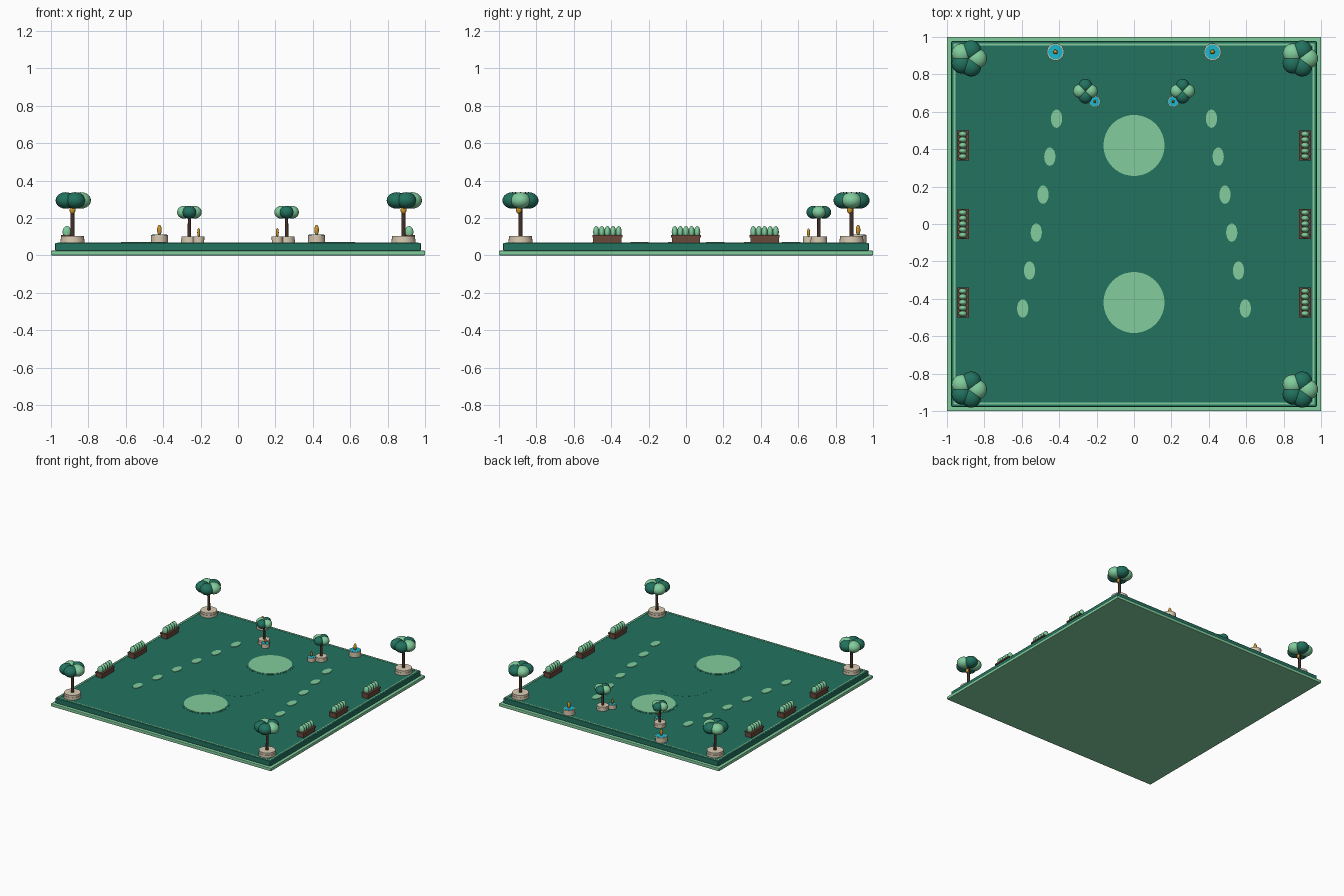
import bpy
from math import cos, sin, tau

if "Cube" in bpy.data.objects:
    bpy.data.objects.remove(bpy.data.objects["Cube"])


def material(name, rgb):
    m = bpy.data.materials.new(name)
    lin = [(c / 255 / 12.92 if c < 11 else ((c / 255 + 0.055) / 1.055) ** 2.4) for c in rgb]
    m.diffuse_color = (*lin, 1)
    m.use_nodes = True
    m.node_tree.nodes["Principled BSDF"].inputs["Base Color"].default_value = m.diffuse_color
    return m


DARK = material("dark_green", (34, 114, 95))
LIGHT = material("light_green", (130, 205, 157))
STONE = material("stone", (220, 204, 180))
WOOD = material("planter_wood", (108, 72, 58))
BARK = material("bark", (68, 48, 40))
GOLD = material("gold", (208, 152, 40))
WATER = material("water", (28, 184, 206))


def finish(name, mat, smooth=True):
    o = bpy.context.object
    o.name = name
    o.data.materials.append(mat)
    if smooth:
        bpy.ops.object.shade_smooth_by_angle()
    return o


def box(name, mat, x, y, z0, z1, sx, sy, bevel=0):
    bpy.ops.mesh.primitive_cube_add(size=1, location=(x, y, (z0 + z1) / 2))
    o = bpy.context.object
    o.scale = (sx, sy, z1 - z0)
    bpy.ops.object.transform_apply(location=False, rotation=False, scale=True)
    finish(name, mat, False)
    if bevel:
        b = o.modifiers.new("bevel", "BEVEL")
        b.width, b.segments = bevel, 2
    return o


def disc(name, mat, x, y, z0, z1, rx, ry=None, r_top=None, sides=32):
    bpy.ops.mesh.primitive_cone_add(vertices=sides, radius1=1, radius2=(r_top or rx) / rx,
                                    depth=z1 - z0, location=(x, y, (z0 + z1) / 2))
    bpy.context.object.scale = (rx, ry or rx, 1)
    return finish(name, mat)


def ball(name, mat, x, y, z, rx, ry, rz, seg=20):
    bpy.ops.mesh.primitive_uv_sphere_add(segments=seg, ring_count=seg // 2, radius=1, location=(x, y, z))
    bpy.context.object.scale = (rx, ry, rz)
    return finish(name, mat)


TOP = 0.067  # lawn surface height


def tree(name, x, y, pot_r, pot_z, trunk_r, lobe_z, spread, lobe_r, lobe_rz, colours):
    # two-tier stone pot, trunk and a ring of foliage lobes
    mid = TOP + (pot_z - TOP) * 0.55
    disc(name + "_pot", STONE, x, y, TOP - 0.005, mid, pot_r)
    disc(name + "_pot_rim", STONE, x, y, mid, pot_z, pot_r * 0.95)
    disc(name + "_trunk", BARK, x, y, pot_z - 0.005, lobe_z, trunk_r * 1.1, r_top=trunk_r * 0.85, sides=12)
    for i, c in enumerate(colours):
        a = tau * i / len(colours)
        ball(name + "_foliage", c, x + spread * cos(a), y + spread * sin(a), lobe_z, lobe_r, lobe_r, lobe_rz)


def fountain(name, x, y, r, z, tip):
    # stone basin, water surface and gold finial
    disc(name + "_basin", STONE, x, y, TOP - 0.005, z, r * 0.97, r_top=r)
    disc(name + "_water", WATER, x, y, z - 0.01, z + 0.002, r * 0.86)
    ball(name + "_finial", GOLD, x, y, (z + tip) / 2, r * 0.27, r * 0.27, (tip - z) / 2 + 0.002, 16)


# Stacked base slabs
box("base_slab", LIGHT, 0, 0, 0, 0.025, 2, 2, 0.004)
box("lawn_slab", DARK, 0, 0, 0.025, TOP, 1.955, 1.955, 0.005)

# Thin border trim
for s in (-1, 1):
    box("border_trim_x", LIGHT, 0, s * 0.96, TOP - 0.005, TOP + 0.002, 1.93, 0.01)
    box("border_trim_y", LIGHT, s * 0.96, 0, TOP - 0.005, TOP + 0.002, 0.01, 1.93)

# Round clearings on the lawn
disc("centre_circle", DARK, 0, 0, TOP - 0.005, TOP + 0.0005, 0.213, sides=48)
for y in (-0.42, 0.42):
    disc("circle_surround", DARK, 0, y, TOP - 0.005, TOP + 0.001, 0.178, sides=48)
    disc("circle_clearing", LIGHT, 0, y, TOP - 0.005, TOP + 0.003, 0.163, sides=48)

for s in (-1, 1):
    # Stepping stones
    for i in range(6):
        disc("stepping_stone", LIGHT, s * (0.595 - 0.0362 * i), -0.452 + 0.203 * i,
             TOP - 0.005, TOP + 0.004, 0.03, 0.049, sides=24)

    # Planter boxes with clipped shrubs
    for y in (-0.42, 0, 0.42):
        box("planter_box", WOOD, s * 0.915, y, TOP - 0.003, 0.1, 0.056, 0.152)
        box("planter_rim", WOOD, s * 0.915, y, 0.097, 0.108, 0.064, 0.162)
        for k in range(-2, 3):
            ball("planter_shrub", LIGHT, s * 0.915, y + k * 0.03, 0.125, 0.023, 0.0165, 0.032, 16)

    # Corner trees with a gold lantern under the canopy
    for t in (-1, 1):
        x, y = s * 0.885, t * 0.885
        tree("corner_tree", x, y, 0.065, 0.105, 0.0105, 0.294, 0.045, 0.054, 0.044,
             (LIGHT, DARK, LIGHT, DARK, DARK))
        ball("tree_lantern", GOLD, x, y - 0.008, 0.243, 0.016, 0.016, 0.022, 16)

    # Small trees and fountains at the back
    tree("small_tree", s * 0.26, 0.71, 0.045, 0.1, 0.009, 0.231, 0.029, 0.037, 0.034,
         (LIGHT, DARK, LIGHT, DARK))
    fountain("small_fountain", s * 0.21, 0.655, 0.03, 0.1, 0.144)
    fountain("large_fountain", s * 0.42, 0.92, 0.046, 0.11, 0.162)
